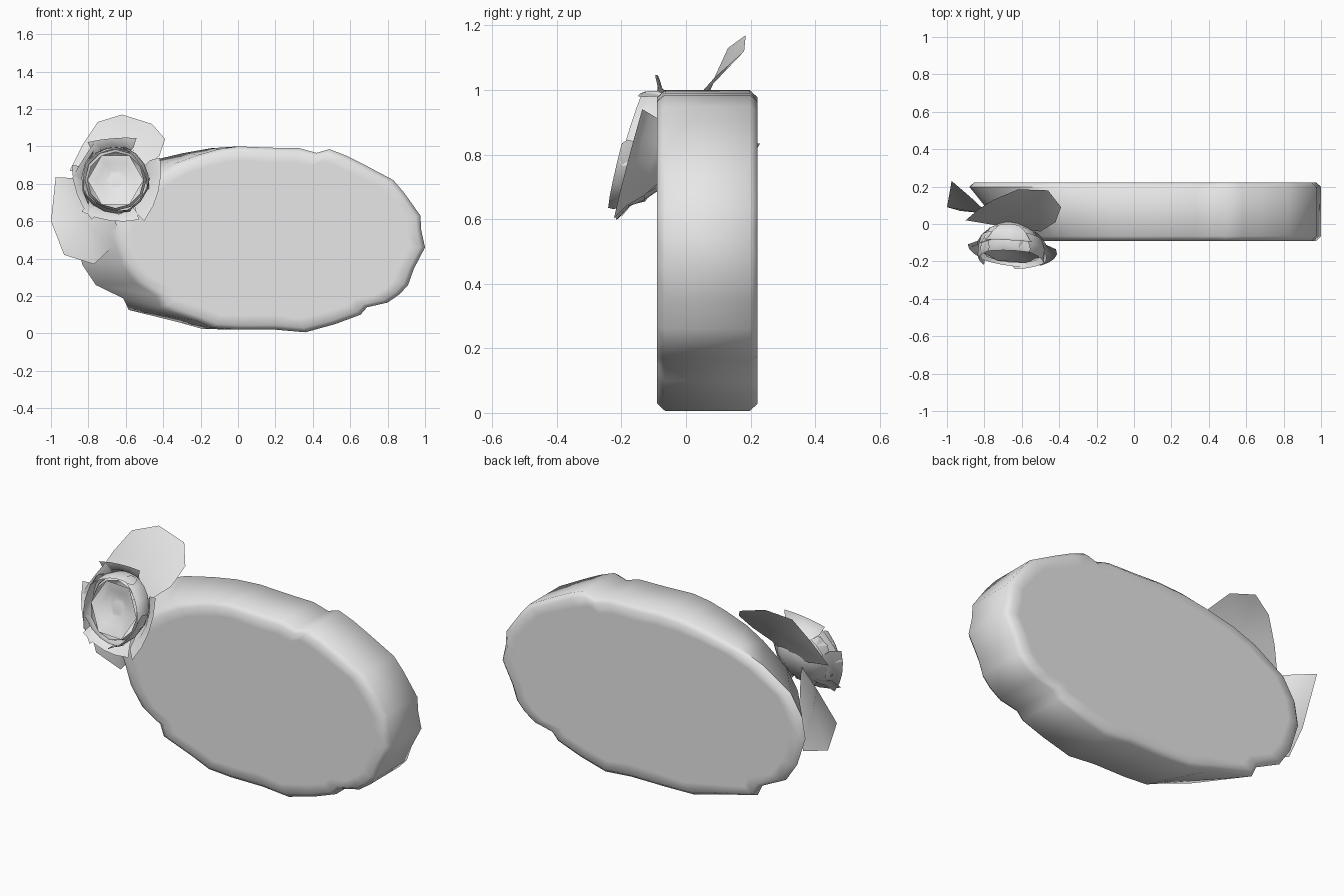
import bpy, bmesh, math
from mathutils import Vector

if "Cube" in bpy.data.objects:
    bpy.data.objects.remove(bpy.data.objects["Cube"])

grey = bpy.data.materials.new("plain_grey")
grey.diffuse_color = (0.8, 0.8, 0.8, 1)
grey.use_nodes = True
grey.node_tree.nodes["Principled BSDF"].inputs["Base Color"].default_value = grey.diffuse_color


def make(name, verts, faces, angle=50, closed=False):
    me = bpy.data.meshes.new(name)
    me.from_pydata([tuple(v) for v in verts], [], faces)
    bm = bmesh.new()
    bm.from_mesh(me)
    bmesh.ops.remove_doubles(bm, verts=bm.verts, dist=0.0005)
    if closed:
        bmesh.ops.recalc_face_normals(bm, faces=bm.faces)
    bm.to_mesh(me)
    bm.free()
    me.materials.append(grey)
    ob = bpy.data.objects.new(name, me)
    bpy.context.collection.objects.link(ob)
    bpy.ops.object.select_all(action='DESELECT')
    ob.select_set(True)
    bpy.context.view_layer.objects.active = ob
    bpy.ops.object.shade_smooth_by_angle(angle=math.radians(angle))
    return ob


def loft(rings):
    """Quads between closed rings of equal length."""
    n = len(rings[0])
    verts = [p for ring in rings for p in ring]
    faces = [(k * n + i, k * n + (i + 1) % n, (k + 1) * n + (i + 1) % n, (k + 1) * n + i)
             for k in range(len(rings) - 1) for i in range(n)]
    return verts, faces


# Wooden slab: uneven oval whose left side slants outward toward the back
outline = [(-0.42, 0.85), (-0.32, 0.91), (-0.2, 0.955), (-0.1, 0.985), (0, 1.0), (0.17, 0.993),
           (0.33, 0.99), (0.42, 0.965), (0.49, 0.985), (0.58, 0.95), (0.67, 0.905), (0.83, 0.82),
           (0.89, 0.75), (0.975, 0.63), (0.98, 0.55), (1.0, 0.46), (0.94, 0.345), (0.91, 0.26),
           (0.865, 0.21), (0.8, 0.165), (0.69, 0.14), (0.655, 0.1), (0.52, 0.05), (0.36, 0.006),
           (0.2, 0.02), (-0.0, 0.02), (-0.13, 0.03), (-0.22, 0.07), (-0.4, 0.14), (-0.42, 0.2),
           (-0.53, 0.27), (-0.6, 0.37), (-0.65, 0.52), (-0.63, 0.63), (-0.56, 0.74)]


def slab_ring(y, inset, slant):
    ring = []
    for x, z in outline:
        left = min(max(-x / 0.5, 0), 1)
        px = x - 0.23 * left * slant
        pz = 0.5 + (z - 0.5) * (1 + 0.05 * left * slant)
        d = Vector((0.17 - px, 0.5 - pz)).normalized() * inset
        ring.append((px + d.x, y, pz + d.y))
    return ring


rings = [slab_ring(-0.09, 0.08, 0), slab_ring(-0.09, 0.025, 0), slab_ring(-0.065, 0, 0.08),
         slab_ring(0.198, 0, 1), slab_ring(0.222, 0.025, 1), slab_ring(0.222, 0.08, 1)]
v, f = loft(rings)
n = len(outline)
f += [tuple(range(n)), tuple(range(5 * n, 6 * n))]
make("slab", v, f, 55, True)


# Leaves: flat-edged sheets fanned around a slightly raised middle
def leaf(name, rim, middle):
    k = len(rim)
    make(name, rim + [middle], [(i, (i + 1) % k, k) for i in range(k)], 60)


leaf("top_leaf", [(-0.66, -0.02, 0.82), (-0.9, 0.02, 0.87), (-0.83, 0.08, 1.01),
                  (-0.75, 0.13, 1.13), (-0.62, 0.185, 1.17), (-0.46, 0.18, 1.12),
                  (-0.39, 0.09, 1.04), (-0.42, 0.01, 0.95), (-0.5, -0.04, 0.88)],
     (-0.62, 0.075, 1.01))
leaf("side_leaf", [(-0.7, -0.02, 0.8), (-0.87, 0.14, 0.83), (-0.975, 0.23, 0.835),
                   (-1.0, 0.09, 0.6), (-0.93, 0.07, 0.42), (-0.77, 0.06, 0.37),
                   (-0.685, -0.02, 0.45), (-0.65, -0.08, 0.58)],
     (-0.83, 0.06, 0.62))


# Rose: radius, angle and depth measured on an upward-tilted bloom
def bloom(r, a, d):
    x, z = r * math.cos(a), r * math.sin(a)
    return (-0.655 + x, -d + 0.28 * z - 0.08 * x, 0.82 + z)


def revolve(name, profile, sides, angle):
    v, f = loft([[bloom(r, 2 * math.pi * i / sides, d) for i in range(sides)]
                 for r, d in profile])
    make(name, v, f, angle)


revolve("rose_cup", [(0, 0.0), (0.07, 0.01), (0.13, 0.045), (0.16, 0.09), (0.165, 0.13),
                     (0.15, 0.165)], 12, 60)
revolve("rose_heart", [(0.15, 0.165), (0.1, 0.15), (0.055, 0.125), (0.035, 0.13), (0, 0.12)], 6, 60)


def petal(name, centre, half, profile, cols=4):
    rows = len(profile)
    v = []
    for j, (r, d) in enumerate(profile):
        t = j / (rows - 1)
        for i in range(cols + 1):
            s = 2 * i / cols - 1
            a = math.radians(centre + s * half * (0.75 + 0.25 * math.sin(math.pi * t * 0.75)))
            v.append(bloom(r * (1 + 0.12 * t * (s * s - 0.4)), a, d))
    w = cols + 1
    make(name, v, [(j * w + i, j * w + i + 1, (j + 1) * w + i + 1, (j + 1) * w + i)
                   for j in range(rows - 1) for i in range(cols)], 60)


# Outer petals flare open, inner petals hug the heart
for i, (c, h, s) in enumerate([(-14, 44, 1.06), (95, 34, 1.0), (148, 32, 0.92),
                               (200, 42, 0.98), (262, 42, 0.98)]):
    petal(f"outer_petal_{i + 1}", c, h,
          [(0.12 * s, 0.035), (0.165 * s, 0.08), (0.19 * s, 0.125), (0.235 * s, 0.15)])
for i, c in enumerate([30, 105, 175, 250, 320]):
    lift = 0.008 * (i % 3)
    petal(f"inner_petal_{i + 1}", c, 48,
          [(0.165, 0.08), (0.18, 0.13), (0.172 + lift, 0.165 + lift), (0.165 + lift, 0.18 + lift)])
